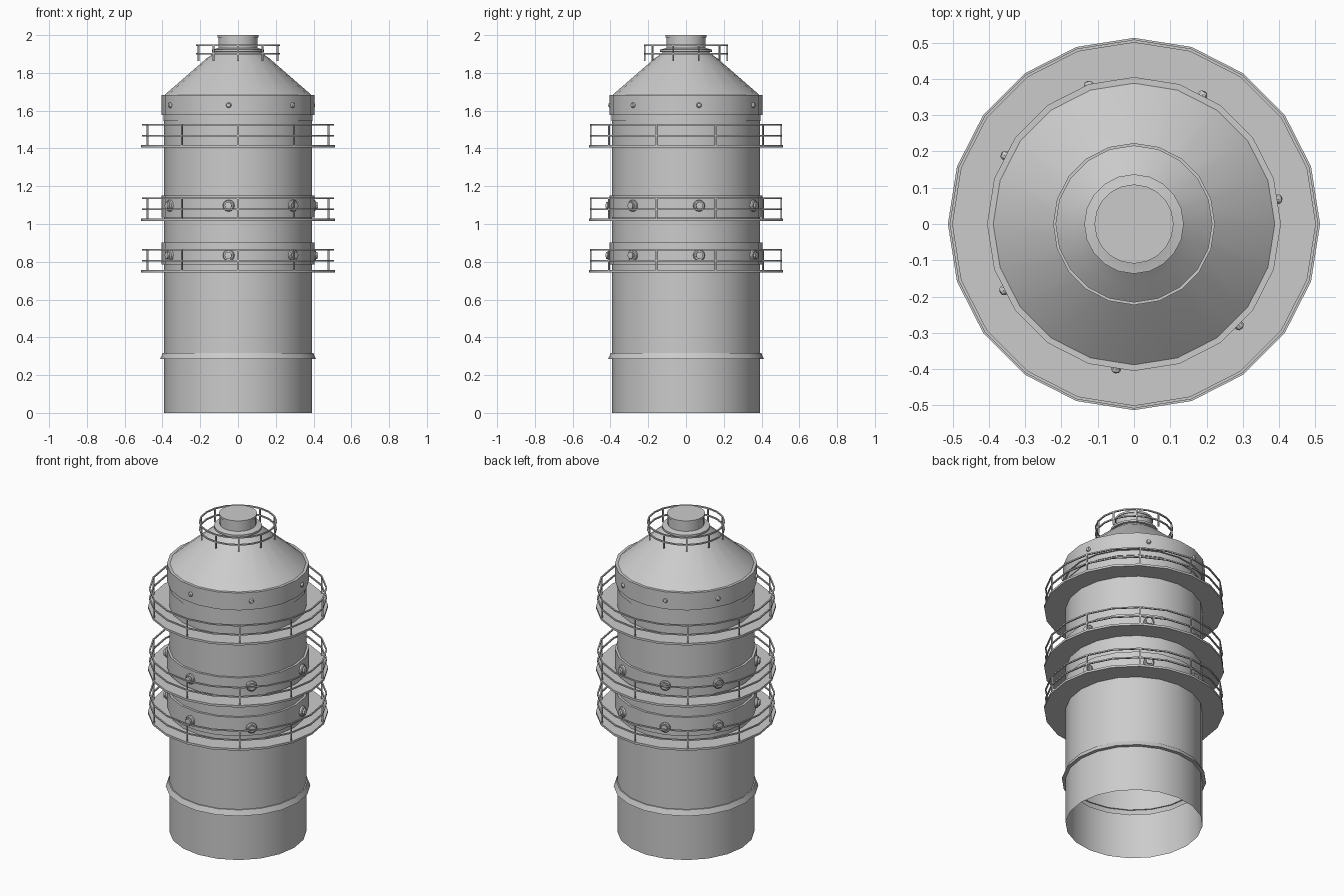
import bpy, bmesh, math
from mathutils import Matrix, Vector

if "Cube" in bpy.data.objects:
    bpy.data.objects.remove(bpy.data.objects["Cube"])

SIDES = 20


def ring_lathe(bm, profile, sides=SIDES, closed=False, matrix=None):
    """Revolve (radius, z) points round z; radius 0 becomes a pole."""
    m = matrix or Matrix()
    rows = []
    for r, z in profile:
        if r == 0:
            rows.append([bm.verts.new(m @ Vector((0, 0, z)))] * sides)
        else:
            rows.append([bm.verts.new(m @ Vector((r * math.cos(2 * math.pi * i / sides),
                                                  r * math.sin(2 * math.pi * i / sides), z)))
                         for i in range(sides)])
    pairs = list(zip(rows, rows[1:]))
    if closed:
        pairs.append((rows[-1], rows[0]))
    for a, b in pairs:
        for i in range(sides):
            j = (i + 1) % sides
            quad = list(dict.fromkeys((a[i], a[j], b[j], b[i])))
            bm.faces.new(quad)


def finish(bm, name):
    mesh = bpy.data.meshes.new(name)
    bmesh.ops.recalc_face_normals(bm, faces=bm.faces)
    bm.to_mesh(mesh)
    bm.free()
    obj = bpy.data.objects.new(name, mesh)
    bpy.context.collection.objects.link(obj)
    bpy.ops.object.select_all(action='DESELECT')
    obj.select_set(True)
    bpy.context.view_layer.objects.active = obj
    bpy.ops.object.shade_smooth_by_angle(angle=math.radians(30))
    return obj


def railing(name, radius, rail_heights, post_bottom, post_top, t=0.004):
    bm = bmesh.new()
    for z in rail_heights:
        ring_lathe(bm, [(radius - t, z - t), (radius + t, z - t),
                        (radius + t, z + t), (radius - t, z + t)], closed=True)
    for k in range(10):
        a = math.radians(18 + 36 * k)
        h = post_top - post_bottom
        m = (Matrix.Rotation(a, 4, 'Z')
             @ Matrix.Translation((radius, 0, post_bottom + h / 2))
             @ Matrix.Diagonal((2 * t, 2 * t, h, 1)))
        bmesh.ops.create_cube(bm, size=1, matrix=m)
    finish(bm, name)


def fittings(name, z, profile, sides):
    """Seven outward-facing fittings round the shell."""
    bm = bmesh.new()
    for deg in (9.8, 62, 108, 152, 207, 263, 316):
        m = (Matrix.Translation((0, 0, z)) @ Matrix.Rotation(math.radians(deg), 4, 'Z')
             @ Matrix.Rotation(math.pi / 2, 4, 'Y'))
        ring_lathe(bm, profile, sides, matrix=m)
    finish(bm, name)


# Vessel shell: open bottom, skirt ring, bands, cone and capped neck
R, B = 0.391, 0.405
shell = bmesh.new()
ring_lathe(shell, [
    (R, 0), (R, 0.286), (0.412, 0.286), (0.398, 0.318), (R, 0.318),
    (R, 0.785), (B, 0.785), (B, 0.902), (R, 0.902),
    (R, 1.035), (B, 1.035), (B, 1.151), (R, 1.151),
    (R, 1.544), (0.395, 1.544), (0.395, 1.576), (B, 1.576), (B, 1.684), (0.388, 1.684),
    (0.165, 1.878), (0.138, 1.897), (0.125, 1.91),
    (0.137, 1.912), (0.137, 1.924), (0.126, 1.926), (0.104, 1.932),
    (0.104, 1.988), (0.109, 1.988), (0.109, 2.0), (0, 2.0)])
finish(shell, "vessel_shell")

# Walkway platforms with guard rails
for level, z in (("lower", 0.743), ("middle", 1.015), ("upper", 1.405)):
    bm = bmesh.new()
    ring_lathe(bm, [(0.385, z), (0.513, z), (0.513, z + 0.013), (0.385, z + 0.013)], closed=True)
    finish(bm, level + "_platform")
    railing(level + "_railing", 0.504, (z + 0.063, z + 0.121), z + 0.01, z + 0.121)

# Railing round the neck
railing("neck_railing", 0.219, (1.901, 1.946), 1.862, 1.948)

# Nozzles on the two lower bands, small studs on the top band
nozzle = [(0.031, 0.39), (0.031, 0.411), (0.026, 0.416), (0.019, 0.416), (0.019, 0.426), (0, 0.428)]
fittings("lower_nozzles", 0.834, nozzle, 12)
fittings("middle_nozzles", 1.097, nozzle, 12)
fittings("top_studs", 1.629, [(0.014, 0.39), (0.014, 0.405), (0.010, 0.412), (0, 0.415)], 10)
